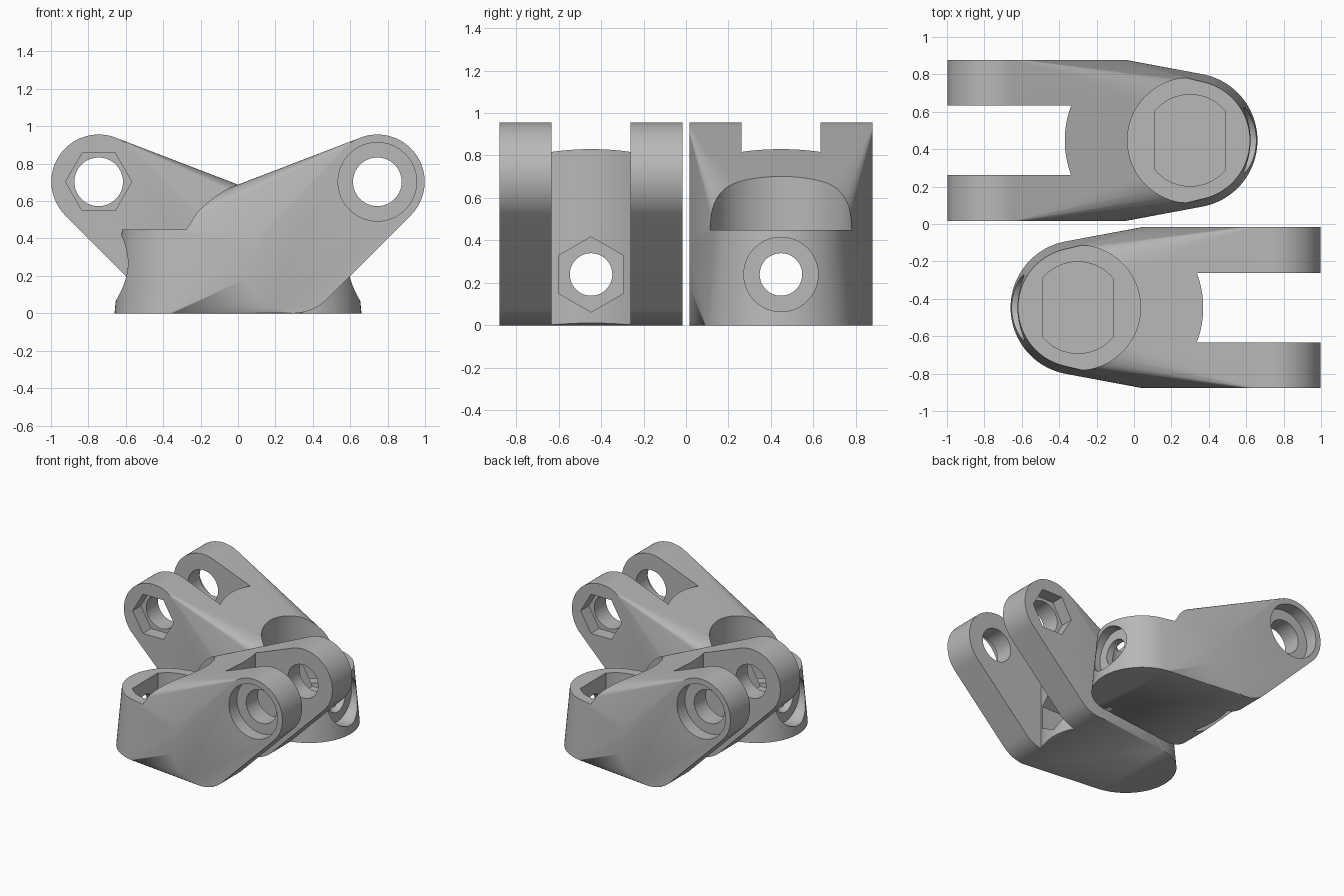
import bpy, bmesh, math
from mathutils import Vector

cube = bpy.data.objects.get("Cube")
if cube:
    bpy.data.objects.remove(cube, do_unlink=True)

grey = bpy.data.materials.new("plain_grey")
grey.use_nodes = True
grey.diffuse_color = (0.48, 0.48, 0.48, 1)
grey.node_tree.nodes["Principled BSDF"].inputs["Base Color"].default_value = grey.diffuse_color

# Main dimensions
HALF_WIDTH = 0.43
ARM_R = 0.253
PIVOT = (0.745, 0.703)
HEEL = (0.295, ARM_R)
SOCKET_X = -0.3
RIM_Z = 0.45
BOLT_Z = 0.24


def ring(cx, cy, r, n=64, start=0.0):
    return [(cx + r * math.cos(start + math.tau * i / n),
             cy + r * math.sin(start + math.tau * i / n)) for i in range(n)]


def place(axis, u, v, d):
    return Vector({"X": (d, u, v), "Y": (u, d, v), "Z": (u, v, d)}[axis])


def finish(bm, name):
    bmesh.ops.recalc_face_normals(bm, faces=bm.faces)
    mesh = bpy.data.meshes.new(name)
    bm.to_mesh(mesh)
    bm.free()
    mesh.materials.append(grey)
    obj = bpy.data.objects.new(name, mesh)
    bpy.context.collection.objects.link(obj)
    return obj


def prism(name, axis, outline, d0, d1):
    bm = bmesh.new()
    face = bm.faces.new([bm.verts.new(place(axis, u, v, d0)) for u, v in outline])
    new = bmesh.ops.extrude_face_region(bm, geom=[face])["geom"]
    verts = [g for g in new if isinstance(g, bmesh.types.BMVert)]
    bmesh.ops.translate(bm, verts=verts, vec=place(axis, 0, 0, d1 - d0))
    return finish(bm, name)


# Body: hull of the tapered socket and the two discs of the arm
bm = bmesh.new()
for r, z in ((0.36, 0), (0.32, RIM_Z)):
    for x, y in ring(SOCKET_X, 0, r, 96):
        bm.verts.new((x, y, z))
for cx, cz in (PIVOT, HEEL):
    for x, z in ring(cx, cz, ARM_R, 96):
        for y in (-HALF_WIDTH, HALF_WIDTH):
            bm.verts.new((x, y, z))
hull = bmesh.ops.convex_hull(bm, input=bm.verts)
bmesh.ops.delete(bm, geom=[v for v in bm.verts if not v.link_faces], context="VERTS")
bmesh.ops.dissolve_limit(bm, angle_limit=math.radians(0.1), verts=bm.verts, edges=bm.edges)
body = finish(bm, "front_hinge_bracket")

# Outlines of the fork gap and of the flat-sided pocket
bulge = [(-0.15 + 0.52 * math.cos(a), 0.52 * math.sin(a))
         for a in (math.asin(0.186 / 0.52) * (i / 8 - 1) for i in range(17))]
gap = bulge + [(1.2, 0.186), (1.2, -0.186)]
pocket = [(SOCKET_X + max(-0.19, min(0.19, x)), y) for x, y in ring(0, 0, 0.245)]

# Cutters, in order
cutters = [
    prism("fork_gap", "Z", gap, -0.2, 1.2),
    prism("socket_clearance", "Z", ring(SOCKET_X, 0, 0.335, 96), RIM_Z - 0.001, 1.2),
    prism("socket_pocket", "Z", pocket, 0.04, 0.8),
    prism("pivot_hole", "Y", ring(*PIVOT, 0.13), -1, 1),
    prism("pivot_head_recess", "Y", ring(*PIVOT, 0.21), -1, -HALF_WIDTH + 0.1),
    prism("pivot_nut_recess", "Y", ring(*PIVOT, 0.177, 6), HALF_WIDTH - 0.1, 1),
    prism("bolt_hole", "X", ring(0, BOLT_Z, 0.1), -1, 0.6),
    prism("bolt_head_recess", "X", ring(0, BOLT_Z, 0.175), -1, -0.545),
    prism("bolt_nut_recess", "X", ring(0, BOLT_Z, 0.177, 6, math.pi / 2), -0.05, 0.6),
]
bpy.ops.object.select_all(action="DESELECT")
body.select_set(True)
bpy.context.view_layer.objects.active = body
for cutter in cutters:
    mod = body.modifiers.new(cutter.name, "BOOLEAN")
    mod.operation = "DIFFERENCE"
    mod.solver = "EXACT"
    mod.object = cutter
    bpy.ops.object.modifier_apply(modifier=mod.name)
    bpy.data.objects.remove(cutter, do_unlink=True)
bpy.ops.object.shade_smooth_by_angle(angle=math.radians(30))

# Second bracket: the same part turned half a turn
body.location.y = -0.447
twin = bpy.data.objects.new("back_hinge_bracket", body.data)
twin.location.y = 0.447
twin.rotation_euler.z = math.pi
bpy.context.collection.objects.link(twin)
